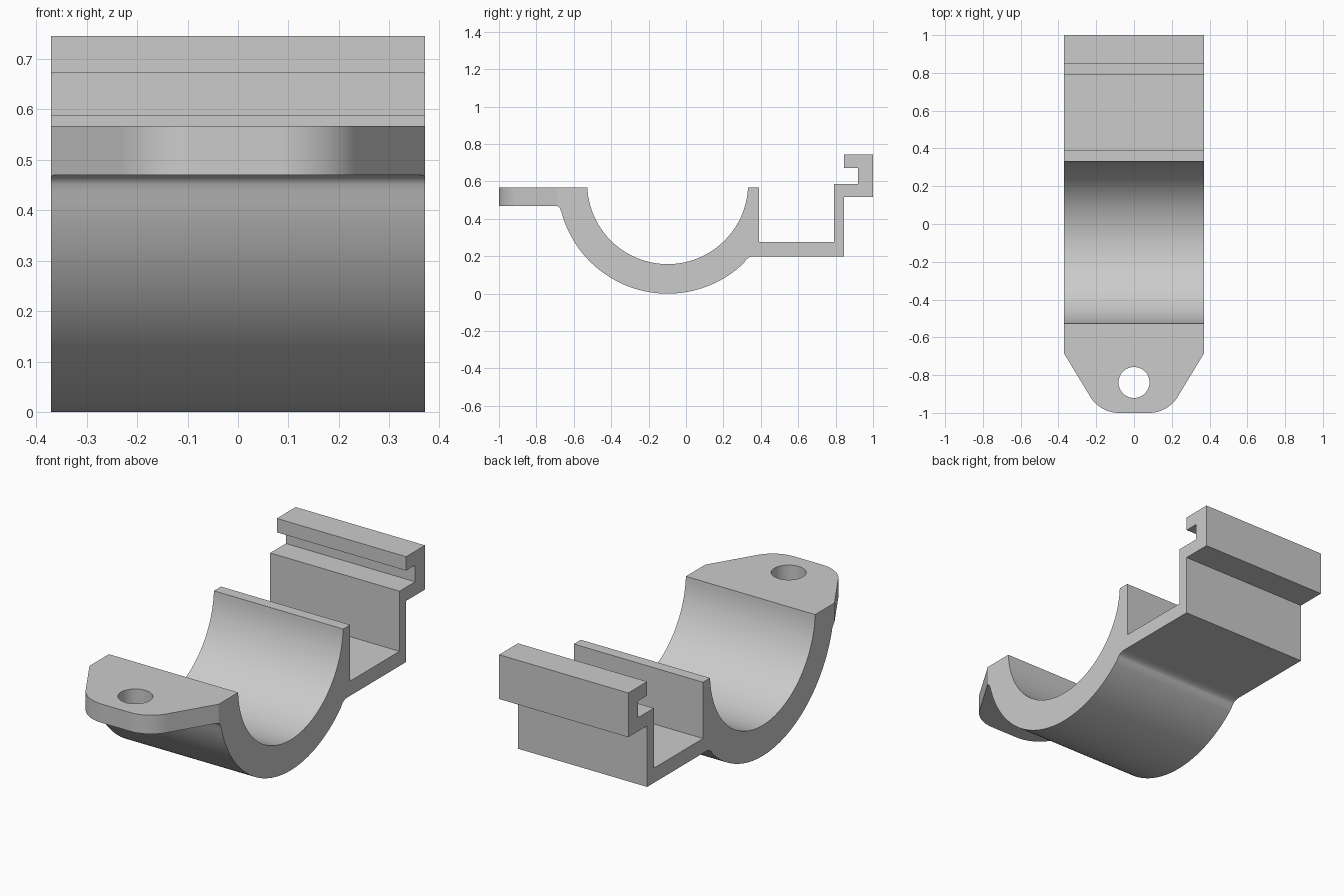
import bpy, bmesh
from math import radians, cos, sin

cube = bpy.data.objects.get("Cube")
if cube:
    bpy.data.objects.remove(cube, do_unlink=True)

HALF_W = 0.37
SADDLE = (-0.098, 0.588)   # saddle axis in (y, z)
R_IN, R_OUT = 0.43, 0.588
HOLE = (0, -0.839)


def arc(centre, r, a0, a1, n):
    """Points on an arc, angles in degrees."""
    steps = [radians(a0 + (a1 - a0) * i / n) for i in range(n + 1)]
    return [(centre[0] + r * cos(a), centre[1] + r * sin(a)) for a in steps]


def prism(name, points, start, end):
    """Close a polygon and extrude it into a solid."""
    bm = bmesh.new()
    face = bm.faces.new([bm.verts.new(start(p)) for p in points])
    new = bmesh.ops.extrude_face_region(bm, geom=[face])["geom"]
    verts = [v for v in new if isinstance(v, bmesh.types.BMVert)]
    bmesh.ops.translate(bm, verts=verts, vec=end)
    bmesh.ops.recalc_face_normals(bm, faces=bm.faces)
    mesh = bpy.data.meshes.new(name)
    bm.to_mesh(mesh)
    bm.free()
    obj = bpy.data.objects.new(name, mesh)
    bpy.context.collection.objects.link(obj)
    return obj


def cut(target, cutter, operation):
    """Apply a boolean and discard the cutter."""
    mod = target.modifiers.new("cut", "BOOLEAN")
    mod.operation, mod.object, mod.solver = operation, cutter, "EXACT"
    bpy.ops.object.modifier_apply(modifier=mod.name)
    bpy.data.objects.remove(cutter, do_unlink=True)


# Side profile in (y, z): tab top, saddle bore, channel and hooked lip
profile = [(-1, 0.567)]
profile += arc(SADDLE, R_IN, 182.8, 357.2, 64)
profile += [(0.389, 0.567), (0.389, 0.276), (0.792, 0.276), (0.792, 0.587),
            (0.92, 0.587), (0.92, 0.673), (0.846, 0.673), (0.846, 0.745),
            (1, 0.745), (1, 0.516), (0.846, 0.516), (0.846, 0.2)]
# Small fillet, round underside, small fillet, tab underside
profile += arc((0.365, 0.137), 0.063, 90, 133, 6)
profile += arc(SADDLE, R_OUT, -46, -165.5, 64)
profile += arc((-0.7, 0.439), 0.031, 14, 90, 8)
profile += [(-1, 0.47)]

bracket = prism("saddle_bracket", profile,
                lambda p: (-HALF_W, p[0], p[1]), (2 * HALF_W, 0, 0))
bpy.context.view_layer.objects.active = bracket
bracket.select_set(True)

# Plan outline tapers the tab to a rounded end
half = arc((0.08, -0.823), 0.177, -90, -31, 16)
half += [(HALF_W, -0.686), (HALF_W + 0.1, -0.686), (HALF_W + 0.1, 1.1)]
outline = half + [(-x, y) for x, y in reversed(half)]
cut(bracket, prism("plan_outline", outline,
                   lambda p: (p[0], p[1], -0.1), (0, 0, 1)), "INTERSECT")

# Screw hole through the tab
hole = arc(HOLE, 0.082, 0, 360, 48)[:-1]
cut(bracket, prism("hole_cutter", hole,
                   lambda p: (p[0], p[1], 0.3), (0, 0, 0.5)), "DIFFERENCE")

# Plain grey finish
grey = bpy.data.materials.new("light_grey")
grey.use_nodes = True
colour = (0.6, 0.6, 0.6, 1)
grey.diffuse_color = colour
grey.node_tree.nodes["Principled BSDF"].inputs["Base Color"].default_value = colour
bracket.data.materials.clear()
bracket.data.materials.append(grey)

# Smooth rounds, crisp edges
bpy.ops.object.shade_smooth_by_angle(angle=radians(25))
weighted = bracket.modifiers.new("weighted_normals", "WEIGHTED_NORMAL")
weighted.keep_sharp = True
